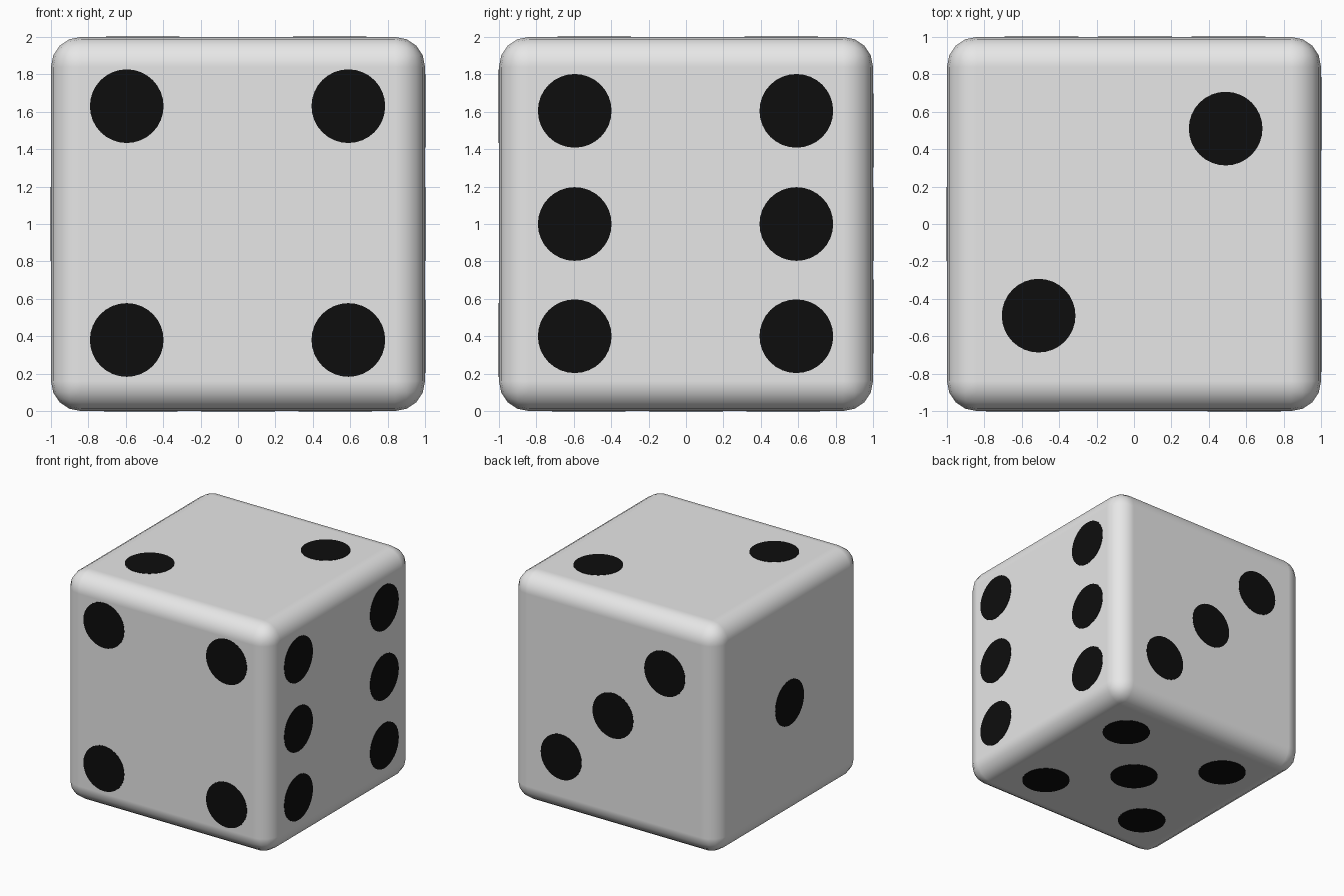
import bpy
from mathutils import Vector, Matrix

if "Cube" in bpy.data.objects:
    bpy.data.objects.remove(bpy.data.objects["Cube"])


def material(name, rgb):
    m = bpy.data.materials.new(name)
    m.diffuse_color = (*rgb, 1)
    m.use_nodes = True
    m.node_tree.nodes["Principled BSDF"].inputs["Base Color"].default_value = m.diffuse_color
    return m


white = material("white", (0.8, 0.8, 0.8))
black = material("black", (0.004, 0.004, 0.004))

# Rounded cube body
bpy.ops.mesh.primitive_cube_add(size=2, location=(0, 0, 1))
body = bpy.context.object
body.name = "die_body"
body.data.materials.append(white)
bevel = body.modifiers.new("rounded_edges", 'BEVEL')
bevel.width = 0.16
bevel.segments = 4
bevel.harden_normals = True
bpy.ops.object.shade_smooth()

# Pips per face: outward direction, image-right, image-up, centres on the face
X, Y, Z = Vector((1, 0, 0)), Vector((0, 1, 0)), Vector((0, 0, 1))
faces = {
    "front": (-Y, X, Z, [(u, v) for u in (-0.595, 0.59) for v in (-0.62, 0.63)]),
    "right": (X, Y, Z, [(u, v) for u in (-0.595, 0.59) for v in (-0.6, 0, 0.605)]),
    "top": (Z, X, Y, [(-0.51, -0.49), (0.49, 0.51)]),
    "back": (Y, -X, Z, [(-0.505, -0.495), (-0.005, 0), (0.495, 0.5)]),
    "left": (-X, -Y, Z, [(0, 0)]),
    "bottom": (-Z, X, -Y, [(0, 0)] + [(u, v) for u in (-0.52, 0.52) for v in (-0.52, 0.52)]),
}

# Thin round plates, just proud of each face
THICK = 0.006
for name, (n, r, up, spots) in faces.items():
    turn = Matrix((r, up, n)).transposed().to_4x4()
    for i, (u, v) in enumerate(spots, 1):
        bpy.ops.mesh.primitive_cylinder_add(vertices=32, radius=0.197, depth=THICK)
        pip = bpy.context.object
        pip.name = f"{name}_pip_{i}"
        pip.data.materials.append(black)
        pip.matrix_world = Matrix.Translation(Z + n + r * u + up * v) @ turn
